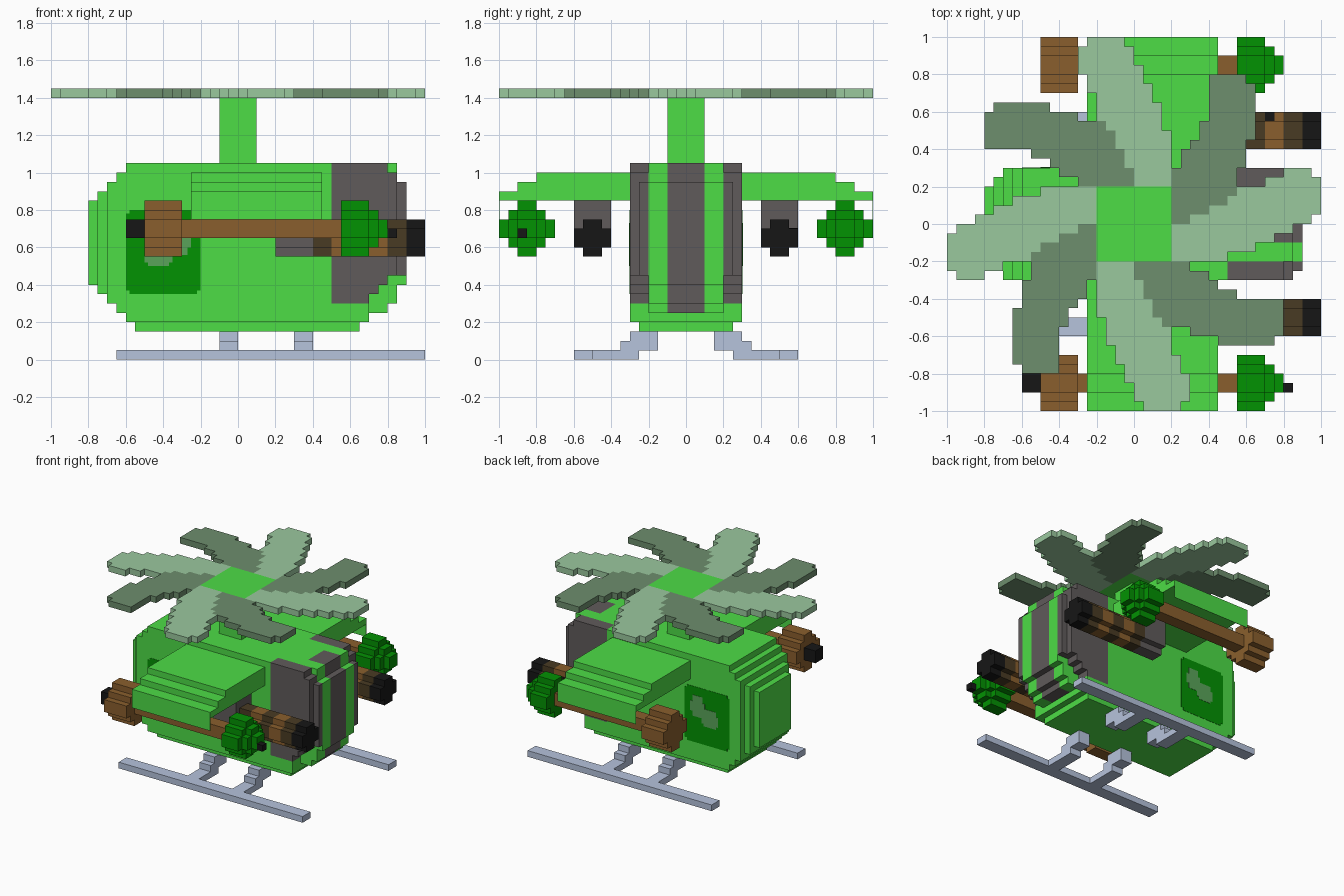
import bpy, bmesh, math

if "Cube" in bpy.data.objects:
    bpy.data.objects.remove(bpy.data.objects["Cube"], do_unlink=True)


def material(name, r, g, b):
    lin = [((c / 255 + 0.055) / 1.055) ** 2.4 for c in (r, g, b)] + [1.0]
    m = bpy.data.materials.new(name)
    m.use_nodes = True
    m.diffuse_color = lin
    bsdf = next(n for n in m.node_tree.nodes if n.type == 'BSDF_PRINCIPLED')
    bsdf.inputs["Base Color"].default_value = lin
    return m


GREEN = material("leaf green", 77, 221, 70)
DARK_GREEN = material("dark green", 0, 146, 0)
PATCH = material("muted green", 90, 164, 90)
PALE = material("pale blade green", 154, 200, 158)
DEEP = material("deep blade green", 109, 142, 109)
BROWN = material("wood brown", 138, 95, 45)
DARK_BROWN = material("dark brown", 73, 59, 35)
BLACK = material("black", 22, 22, 22)
GREY = material("window grey", 96, 91, 91)
STEEL = material("steel blue", 182, 195, 220)

PLACE = {'x': lambda u, v, w: (w, u, v),
         'y': lambda u, v, w: (u, w, v),
         'z': lambda u, v, w: (u, v, w)}


def stair(name, mat, axis, rows, top, w0, w1):
    """Stepped outline of rows (start, low, high) ending at top, extruded along axis."""
    ends = [r[0] for r in rows[1:]] + [top]
    right, left = [], []
    for (v0, lo, hi), v1 in zip(rows, ends):
        right += [(hi, v0), (hi, v1)]
        left += [(lo, v0), (lo, v1)]
    pts = []
    for p in right + left[::-1]:
        if not pts or p != pts[-1]:
            pts.append(p)
    bm = bmesh.new()
    a = [bm.verts.new(PLACE[axis](u, v, w0)) for u, v in pts]
    b = [bm.verts.new(PLACE[axis](u, v, w1)) for u, v in pts]
    bm.faces.new(a)
    bm.faces.new(b[::-1])
    for i in range(len(pts)):
        j = (i + 1) % len(pts)
        bm.faces.new((a[i], b[i], b[j], a[j]))
    bmesh.ops.recalc_face_normals(bm, faces=bm.faces)
    me = bpy.data.meshes.new(name)
    bm.to_mesh(me)
    bm.free()
    me.materials.append(mat)
    ob = bpy.data.objects.new(name, me)
    bpy.context.collection.objects.link(ob)
    return ob


def box(name, mat, x0, x1, y0, y1, z0, z1):
    y0, y1 = sorted((y0, y1))
    return stair(name, mat, 'z', [(y0, x0, x1)], y1, z0, z1)


def disc(name, mat, yc, zc, r, x0, x1):
    """Blocky round bar along x."""
    n = round(r / 0.05)
    rows = []
    for i in range(2 * n):
        half = 0.05 * (min(i, 2 * n - 1 - i) + 1)
        rows.append((zc - r + 0.05 * i, yc - half, yc + half))
    return stair(name, mat, 'x', rows, zc + r, x0, x1)


# fuselage core
BODY = [(.15, -.55, .65), (.2, -.6, .7), (.25, -.65, .8), (.3, -.7, .85), (.35, -.75, .85),
        (.4, -.8, .9), (.85, -.75, .9), (.9, -.7, .9), (.95, -.65, .85), (1.0, -.6, .85)]
TOP = 1.05
tail = [(z, a, min(b, .7)) for z, a, b in BODY]
stair("fuselage_core", GREEN, 'y', tail, TOP, -.2, .2)
nose = [(z, .7, b) for z, a, b in BODY if z >= .25]
stair("windscreen_stripe", GREY, 'y', nose, TOP, -.1, .1)

# side window outline, stepped up toward the nose
WINDOW = [(.3, .5, .7), (.35, .5, .75), (.4, .5, .8), (.45, .5, .85), (1.0, .5, .8)]
NARROW = [(z, a, .9 if z == .45 else b) for z, a, b in WINDOW]
NARROW.insert(4, (.95, .5, .85))

for s, side in ((1, "back"), (-1, "front")):
    def span(a, b):
        return sorted((s * a, s * b))

    # nose cheeks and stepped side layers
    stair("nose_cheek_" + side, GREEN, 'y', nose, TOP, *span(.1, .2))
    for tag, inner, outer, xmin, zmin, win in (("inner", .2, .25, -.75, .15, NARROW),
                                               ("outer", .25, .3, -.7, .2, WINDOW)):
        rows = [(z, max(a, xmin), min(b, .7) if z < .3 else .5) for z, a, b in BODY if z >= zmin]
        stair(f"side_{tag}_{side}", GREEN, 'y', rows, TOP, *span(inner, outer))
        stair(f"side_window_{tag}_{side}", GREY, 'y', win, TOP, *span(inner, outer))

    # door panel with a pale reflection
    door = [(.35, -.58, -.22), (.37, -.6, -.2), (.78, -.58, -.22)]
    stair("door_panel_" + side, DARK_GREEN, 'y', door, .8, *span(.3, .302))
    shine = [(.5, -.48, -.37), (.52, -.5, -.35), (.56, -.5, -.27), (.6, -.48, -.25),
             (.64, -.38, -.25), (.68, -.36, -.27)]
    stair("door_reflection_" + side, PATCH, 'y', shine, .73, *span(.302, .304))

    # stepped stub wing with a thin hanging outer skirt
    wing = [(z, *span(.3, y)) for z, y in ((.85, 1.0), (.9, .9), (.95, .8))]
    stair("wing_" + side, GREEN, 'x', wing, 1.0, -.25, .45)
    box("wing_skirt_" + side, GREEN, -.25, .45, s * .997, s, .75, .85)

    # wingtip pod: rod, rear drum and rounded head
    c = s * .85
    box("pod_rod_" + side, BROWN, -.3, .55, c - .05, c + .05, .65, .75)
    disc("pod_drum_" + side, BROWN, c, .7, .15, -.5, -.3)
    for i, (r, x0, x1) in enumerate(((.15, .55, .7), (.1, .7, .75), (.05, .75, .8))):
        disc(f"pod_head_{side}_{i}", DARK_GREEN, c, .7, r, x0, x1)

    # banded gun barrel hanging in a bracket
    c = s * .5
    box("gun_bracket_" + side, GREY, .2, .4, c - .1, c + .1, .7, .85)
    disc("gun_mount_" + side, GREY, c, .65, .1, .2, .4)
    bands = (DARK_BROWN, BROWN, DARK_BROWN, BROWN, DARK_BROWN, BLACK)
    for i, mat in enumerate(bands):
        disc(f"gun_band_{side}_{i}", mat, c, .65, .1, .4 + .1 * i, .5 + .1 * i)

    # landing skid and stepped struts
    box("skid_" + side, STEEL, -.65, 1.0, s * .5, s * .6, 0, .05)
    for i, x in enumerate((-.1, .3)):
        strut = [(z, *span(a, b)) for z, a, b in ((0, .25, .5), (.05, .15, .35), (.1, .15, .3))]
        stair(f"strut_{side}_{i}", STEEL, 'x', strut, .15, x, x + .1)

# fuse tips on the front pod, and a scorch mark on the back barrel
box("pod_rear_tip", BLACK, -.6, -.5, -.9, -.8, .65, .75)
box("pod_head_tip", BLACK, .8, .85, -.9, -.85, .65, .7)
box("barrel_scorch", BLACK, .7, .75, .55, .6, .7, .703)

# rotor mast and hub
box("rotor_mast", GREEN, -.1, .1, -.1, .1, 1.05, 1.4)
box("rotor_hub", GREEN, -.2, .2, -.2, .2, 1.4, 1.45)

# eight swept rotor blades, pale and deep in turn
PALE_ROWS = [(.2, 0, .2), (.3, -.05, .2), (.4, -.1, .2), (.5, -.15, .15), (.55, -.2, .15),
             (.65, -.2, .1), (.7, -.25, .1), (.75, -.25, .05), (.8, -.3, .05),
             (.85, -.3, 0), (.95, -.25, -.05)]
DEEP_ROWS = [(0, .2, .3), (.05, .2, .4), (.1, .2, .5), (.15, .2, .55), (.3, .25, .6),
             (.4, .3, .6), (.45, .35, .65), (.55, .4, .65), (.75, .4, .6)]
for k in range(4):
    for tag, mat, rows, tip in (("pale", PALE, PALE_ROWS, 1.0), ("deep", DEEP, DEEP_ROWS, .8)):
        blade = stair(f"rotor_blade_{tag}_{k}", mat, 'z', rows, tip, 1.4, 1.45)
        blade.rotation_euler.z = k * math.pi / 2
